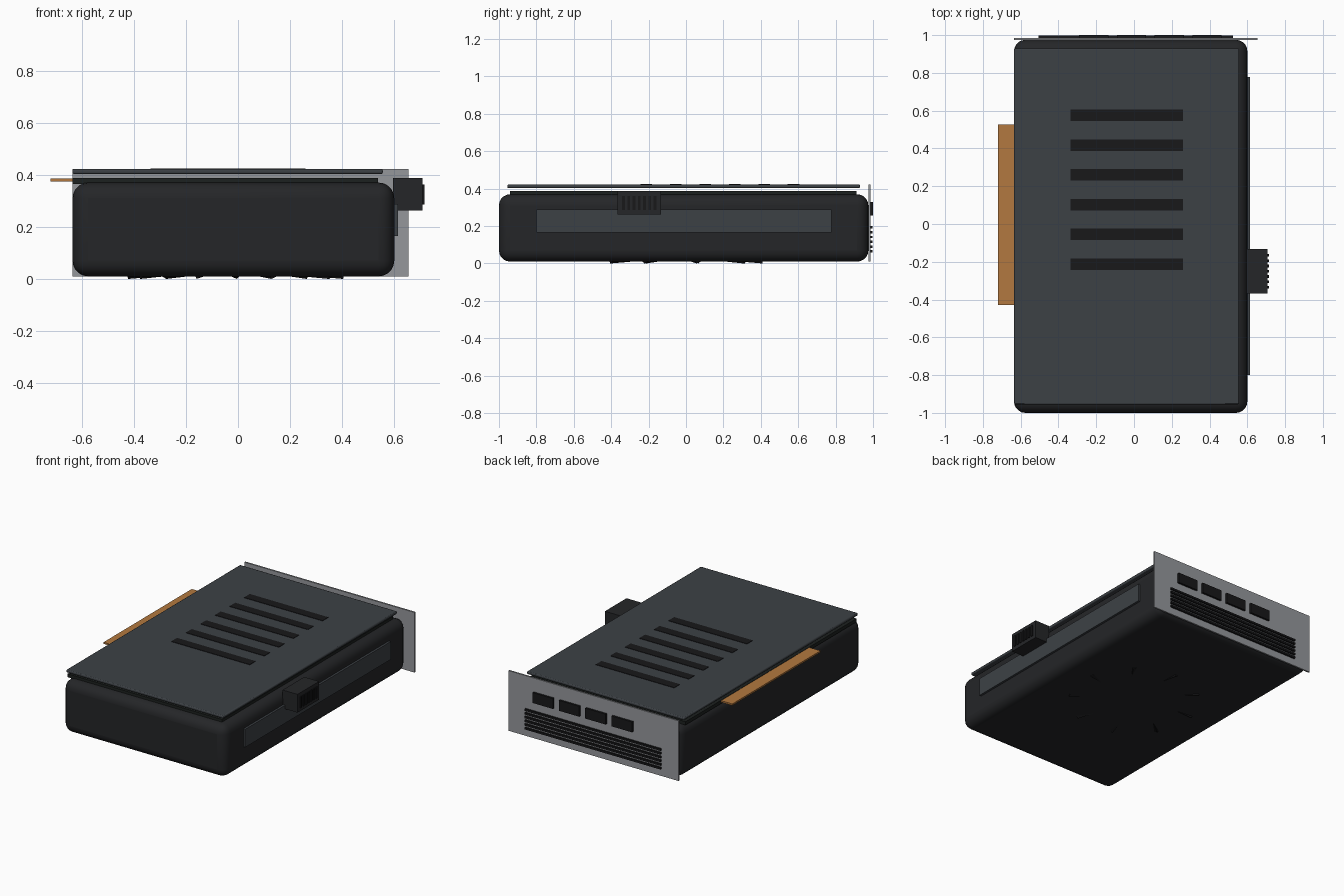
import bpy, bmesh
from math import radians
from mathutils import Matrix, Vector

if "Cube" in bpy.data.objects:
    bpy.data.objects.remove(bpy.data.objects["Cube"])


def material(name, rgb):
    m = bpy.data.materials.new(name)
    m.diffuse_color = (*rgb, 1)
    m.use_nodes = True
    m.node_tree.nodes["Principled BSDF"].inputs["Base Color"].default_value = m.diffuse_color
    return m


BODY = material("dark_plastic", (0.018, 0.019, 0.021))
BLACK = material("black", (0.009, 0.009, 0.010))
PLATE = material("slate_metal", (0.046, 0.053, 0.060))
BOARD = material("board_black", (0.012, 0.015, 0.014))
STEEL = material("steel", (0.30, 0.31, 0.33))
COPPER = material("contacts", (0.45, 0.19, 0.05))


def box(name, x, y, z, mat, bevel=0, segments=3):
    """Box from (min, max) ranges, optionally rounded."""
    bm = bmesh.new()
    bmesh.ops.create_cube(bm, size=1)
    for v in bm.verts:
        v.co = Vector([(r[0] + r[1]) / 2 + c * (r[1] - r[0])
                       for c, r in zip(v.co, (x, y, z))])
    me = bpy.data.meshes.new(name)
    bm.to_mesh(me)
    bm.free()
    me.materials.append(mat)
    ob = bpy.data.objects.new(name, me)
    bpy.context.collection.objects.link(ob)
    if bevel:
        mod = ob.modifiers.new("rounding", 'BEVEL')
        mod.width, mod.segments = bevel, segments
        bpy.ops.object.select_all(action='DESELECT')
        ob.select_set(True)
        bpy.context.view_layer.objects.active = ob
        bpy.ops.object.shade_smooth_by_angle(angle=radians(35))
    return ob


def around(c, w):
    return (c - w / 2, c + w / 2)


# Cooler shroud, circuit board and backplate
box("shroud", (-0.635, 0.6), (-1.0, 0.975), (0.01, 0.37), BODY, 0.06, 5)
box("circuit_board", (-0.635, 0.537), (-0.94, 0.912), (0.365, 0.388), BOARD)
box("backplate", (-0.635, 0.556), (-0.955, 0.93), (0.403, 0.422), PLATE, 0.006, 2)
box("edge_contacts", (-0.72, -0.62), (-0.428, 0.527), (0.375, 0.386), COPPER)

# Backplate vents
for i in range(6):
    box(f"backplate_vent_{i + 1}", (-0.335, 0.26),
        around(0.575 - i * 0.1575, 0.062), (0.415, 0.425), BLACK)

# Side trim and power socket
box("side_trim", (0.59, 0.615), (-0.8, 0.777), (0.165, 0.288), PLATE)
box("power_socket", (0.595, 0.708), (-0.367, -0.133), (0.262, 0.387), BODY)
for i in range(7):
    box(f"power_pin_{i + 1}", (0.70, 0.715),
        around(-0.25 + (i - 3) * 0.028, 0.014), (0.286, 0.362), BLACK)

# Mounting bracket with display ports and exhaust slots
box("bracket", (-0.635, 0.655), (0.975, 0.986), (0.01, 0.422), STEEL)
for i in range(4):
    box(f"display_port_{i + 1}", around(0.387 - i * 0.2, 0.155),
        (0.98, 1.0), (0.257, 0.328), BLACK)
for i in range(6):
    box(f"exhaust_slot_{i + 1}", (-0.505, 0.525), (0.98, 0.998),
        around(0.065 + i * 0.0255, 0.013), BLACK)

# Blower fan sunk in the shroud: only the tilted blade tips emerge underneath
for i in range(9):
    blade = box(f"fan_blade_{i + 1}", (-0.15, 0.15), (-0.05, 0.05), (-0.008, 0.008), BLACK)
    turn = (Matrix.Translation((-0.01, -0.01, 0))
            @ Matrix.Rotation(radians(15 + 40 * i), 4, 'Z')
            @ Matrix.Translation((0.27, 0, 0))
            @ Matrix.Rotation(radians(5), 4, 'Y')
            @ Matrix.Rotation(radians(24), 4, 'X'))
    blade.data.transform(turn)
    low = min(v.co.z for v in blade.data.vertices)
    blade.data.transform(Matrix.Translation((0, 0, -low)))
